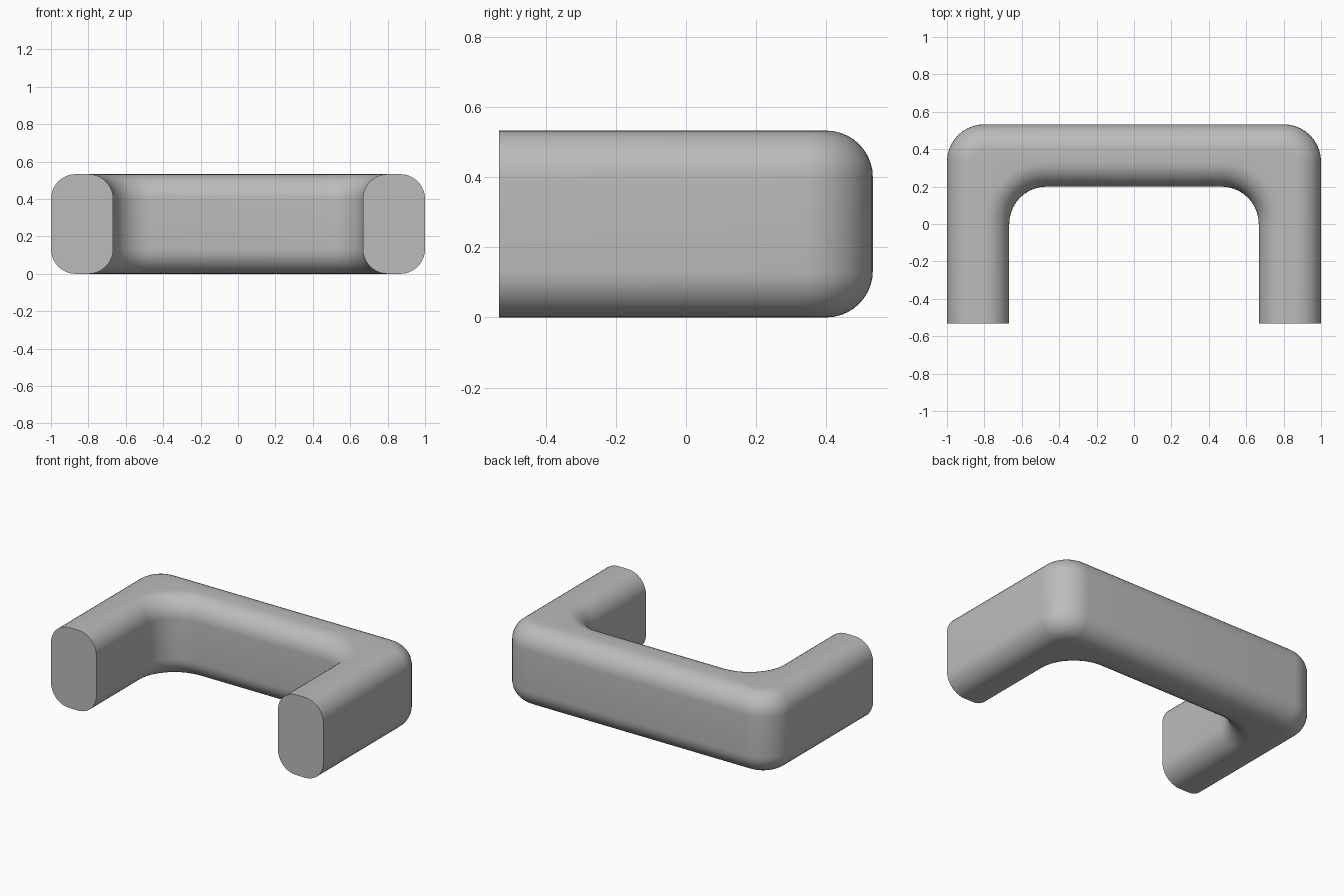
import bpy, bmesh, math
from mathutils import Vector

cube = bpy.data.objects.get("Cube")
if cube:
    bpy.data.objects.remove(cube, do_unlink=True)

HEIGHT, WIDTH = 0.533, 0.333    # bar section
BEND, ROUND = 0.2, 0.133        # corner radius in plan, edge radius of the section
STEPS = 10
BACK, FRONT = 0.533, -0.533

grey = bpy.data.materials.new("plain grey")
grey.use_nodes = True
colour = (0.5, 0.5, 0.5, 1)
grey.diffuse_color = colour
grey.node_tree.nodes["Principled BSDF"].inputs["Base Color"].default_value = colour


def quarter(start):
    """Angles of a quarter turn."""
    return [start + math.pi / 2 * i / STEPS for i in range(STEPS + 1)]


def rounded_section():
    """Section points as (inner side?, depth below that side, height)."""
    points = []
    for inner, start in ((False, 0), (True, math.pi / 2),
                         (True, math.pi), (False, math.pi * 1.5)):
        z_mid = HEIGHT - ROUND if start < math.pi else ROUND
        for a in quarter(start):
            depth = ROUND * (1 - abs(math.cos(a)))
            points.append((inner, depth, z_mid + ROUND * math.sin(a)))
    return points


def stations():
    """Matching outer point, inner point and outward normal along the bar."""
    result = [(Vector((1, FRONT)), Vector((1 - WIDTH, FRONT)), Vector((1, 0)))]
    for side, start in ((1, 0), (-1, math.pi / 2)):
        outer = Vector((side * (1 - BEND), BACK - BEND))
        inner = Vector((side * (1 - WIDTH - BEND), BACK - WIDTH - BEND))
        for a in quarter(start):
            n = Vector((math.cos(a), math.sin(a)))
            result.append((outer + n * BEND, inner + n * BEND, n))
    result.append((Vector((-1, FRONT)), Vector((WIDTH - 1, FRONT)), Vector((-1, 0))))
    return result


# Handle: rounded section carried around the U-shaped bar
bm = bmesh.new()
section = rounded_section()
rings = []
for outer, inner, n in stations():
    ring = []
    for is_inner, depth, z in section:
        p = inner + n * depth if is_inner else outer - n * depth
        ring.append(bm.verts.new((p.x, p.y, z)))
    rings.append(ring)
for a, b in zip(rings, rings[1:]):
    for i in range(len(section)):
        j = (i + 1) % len(section)
        bm.faces.new((a[i], a[j], b[j], b[i]))

# Flat ends
bm.faces.new(rings[0])
bm.faces.new(rings[-1])
bmesh.ops.recalc_face_normals(bm, faces=bm.faces)

mesh = bpy.data.meshes.new("handle")
bm.to_mesh(mesh)
bm.free()
mesh.materials.append(grey)
handle = bpy.data.objects.new("handle", mesh)
bpy.context.collection.objects.link(handle)
bpy.context.view_layer.objects.active = handle
handle.select_set(True)
bpy.ops.object.shade_smooth_by_angle(angle=math.radians(35))
